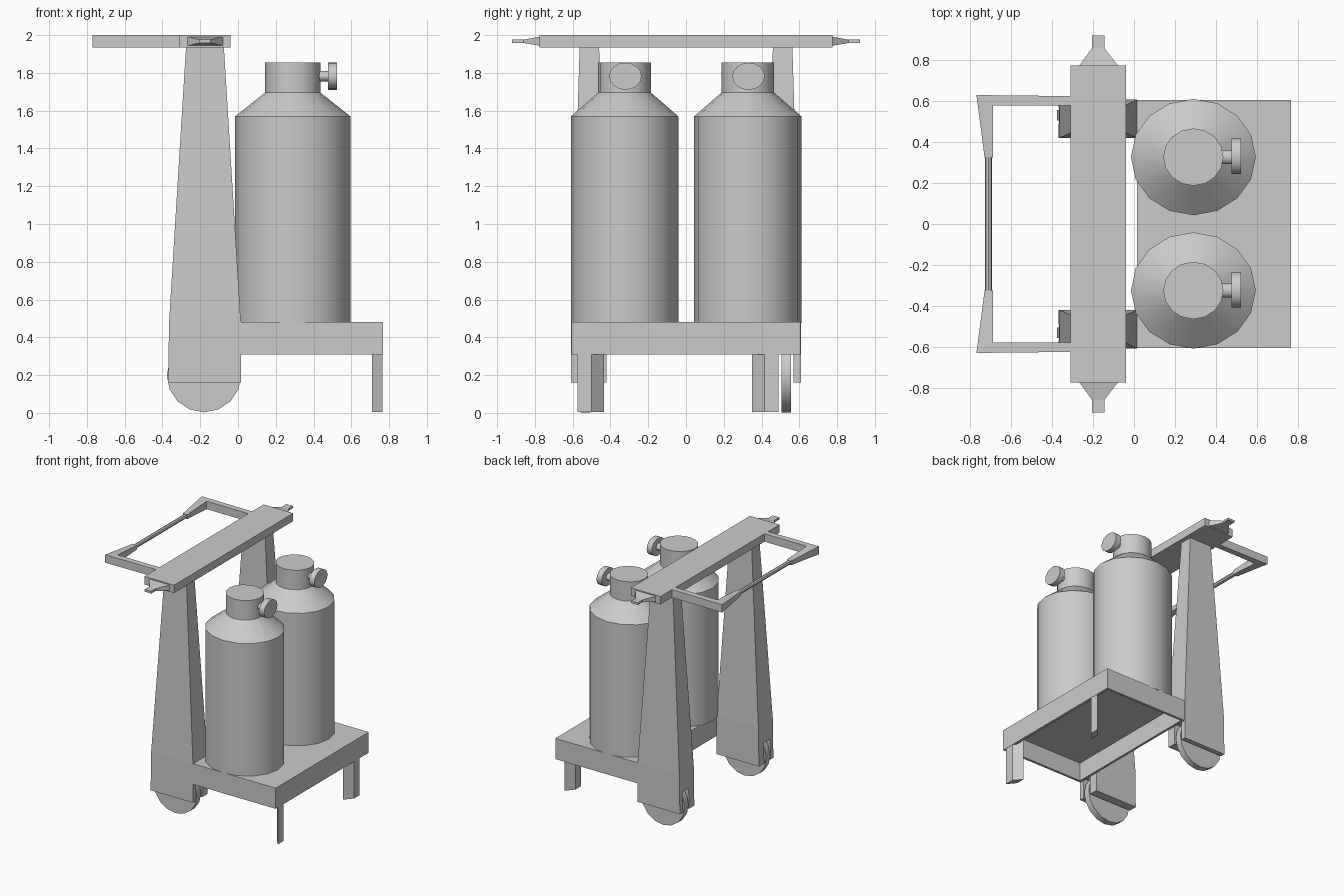
import bpy, bmesh
from math import cos, sin, pi

if "Cube" in bpy.data.objects:
    bpy.data.objects.remove(bpy.data.objects["Cube"])


def loft(name, sections, closed_ends=True):
    """Skin a list of equal-length rings into a mesh object."""
    bm = bmesh.new()
    rings = [[bm.verts.new(p) for p in s] for s in sections]
    n = len(rings[0])
    for a, b in zip(rings, rings[1:]):
        for i in range(n):
            j = (i + 1) % n
            bm.faces.new((a[i], a[j], b[j], b[i]))
    if closed_ends:
        bm.faces.new(rings[0])
        bm.faces.new(rings[-1])
    bmesh.ops.recalc_face_normals(bm, faces=bm.faces)
    me = bpy.data.meshes.new(name)
    bm.to_mesh(me)
    bm.free()
    ob = bpy.data.objects.new(name, me)
    bpy.context.collection.objects.link(ob)
    return ob


def rect_z(x0, x1, y0, y1, z):
    return [(x0, y0, z), (x1, y0, z), (x1, y1, z), (x0, y1, z)]


def rect_y(x0, x1, z0, z1, y):
    return [(x0, y, z0), (x1, y, z0), (x1, y, z1), (x0, y, z1)]


def box(name, x0, x1, y0, y1, z0, z1):
    return loft(name, [rect_z(x0, x1, y0, y1, z0), rect_z(x0, x1, y0, y1, z1)])


def ring(axis, c, at, ra, rb, n):
    """Ellipse ring across the given axis, centred on c in the other two."""
    out = []
    for i in range(n):
        a, b = c[0] + ra * cos(2 * pi * i / n), c[1] + rb * sin(2 * pi * i / n)
        out.append({'x': (at, a, b), 'y': (a, at, b), 'z': (a, b, at)}[axis])
    return out


def smooth(ob):
    bpy.ops.object.select_all(action='DESELECT')
    bpy.context.view_layer.objects.active = ob
    ob.select_set(True)
    bpy.ops.object.shade_smooth_by_angle(angle=0.5)


def mirror_y(ob):
    m = ob.modifiers.new("mirror", 'MIRROR')
    m.use_axis = (False, True, False)
    m.use_clip = False
    m.use_mirror_merge = False
    return ob


# Top beam with tapered end lugs
box("top_beam", -0.31, -0.04, -0.775, 0.775, 1.935, 2.0)
mirror_y(loft("beam_end_lug", [
    rect_y(-0.27, -0.075, 1.943, 1.992, 0.77),
    rect_y(-0.205, -0.145, 1.958, 1.976, 0.86),
    rect_y(-0.205, -0.145, 1.958, 1.976, 0.92)]))

# Push handle: side arms tapering to a thin grip
mirror_y(loft("handle_arm", [
    [(-0.31, 0.625, 1.935), (-0.31, 0.578, 1.935), (-0.31, 0.578, 2.0), (-0.31, 0.625, 2.0)],
    [(-0.77, 0.63, 1.935), (-0.69, 0.578, 1.935), (-0.69, 0.578, 2.0), (-0.77, 0.63, 2.0)],
    [(-0.73, 0.325, 1.95), (-0.69, 0.325, 1.95), (-0.69, 0.325, 1.985), (-0.73, 0.325, 1.985)]]))
loft("handle_grip", [ring('y', (-0.71, 1.968), y, 0.017, 0.017, 8) for y in (-0.33, 0.33)])

# Tapered uprights with a wheel slot in the foot
slot = box("wheel_slot_cutter", -0.6, 0.3, 0.49, 0.57, 0.0, 0.33)
slot.hide_render = True
slot.hide_viewport = True
upright = loft("upright", [
    rect_z(-0.37, 0.015, 0.42, 0.608, 0.16),
    rect_z(-0.365, 0.015, 0.42, 0.608, 0.48),
    rect_z(-0.275, -0.075, 0.46, 0.563, 1.94)])
cut = upright.modifiers.new("slot", 'BOOLEAN')
cut.object = slot
cut.operation = 'DIFFERENCE'
cut.solver = 'EXACT'
mirror_y(upright)

# Wheels
wheel = loft("wheel", [ring('y', (-0.18, 0.2), y, 0.197, 0.197, 16) for y in (0.505, 0.557)])
smooth(wheel)
mirror_y(wheel)

# Platform tray, open underneath
loft("platform", [
    rect_z(0.035, 0.745, -0.585, 0.585, 0.46),
    rect_z(0.035, 0.745, -0.585, 0.585, 0.31),
    rect_z(0.015, 0.767, -0.605, 0.605, 0.31),
    rect_z(0.015, 0.767, -0.605, 0.605, 0.48)])

# Slanted front feet
for side, y0, name in ((-1, 0.5, "foot_near"), (1, 0.415, "foot_far")):
    outline = [(0.765, y0), (0.765, y0 + 0.075), (0.71, y0 + 0.01), (0.71, y0 - 0.065)]
    loft(name, [[(x, side * y, z) for x, y in outline] for z in (0.005, 0.47)])

# Gas bottles with valve stem and knob
profile = [(0.475, 0.305, 0.284), (1.57, 0.305, 0.284), (1.695, 0.147, 0.14), (1.855, 0.147, 0.14)]
for side, y in (("near", -0.325), ("far", 0.327)):
    smooth(loft("bottle_" + side, [ring('z', (0.29, y), z, a, b, 16) for z, a, b in profile]))
    smooth(loft("valve_stem_" + side, [ring('x', (y, 1.782), x, 0.034, 0.028, 16) for x in (0.42, 0.48)]))
    smooth(loft("valve_knob_" + side, [ring('x', (y + 0.004, 1.782), x, 0.086, 0.072, 16) for x in (0.476, 0.523)]))
